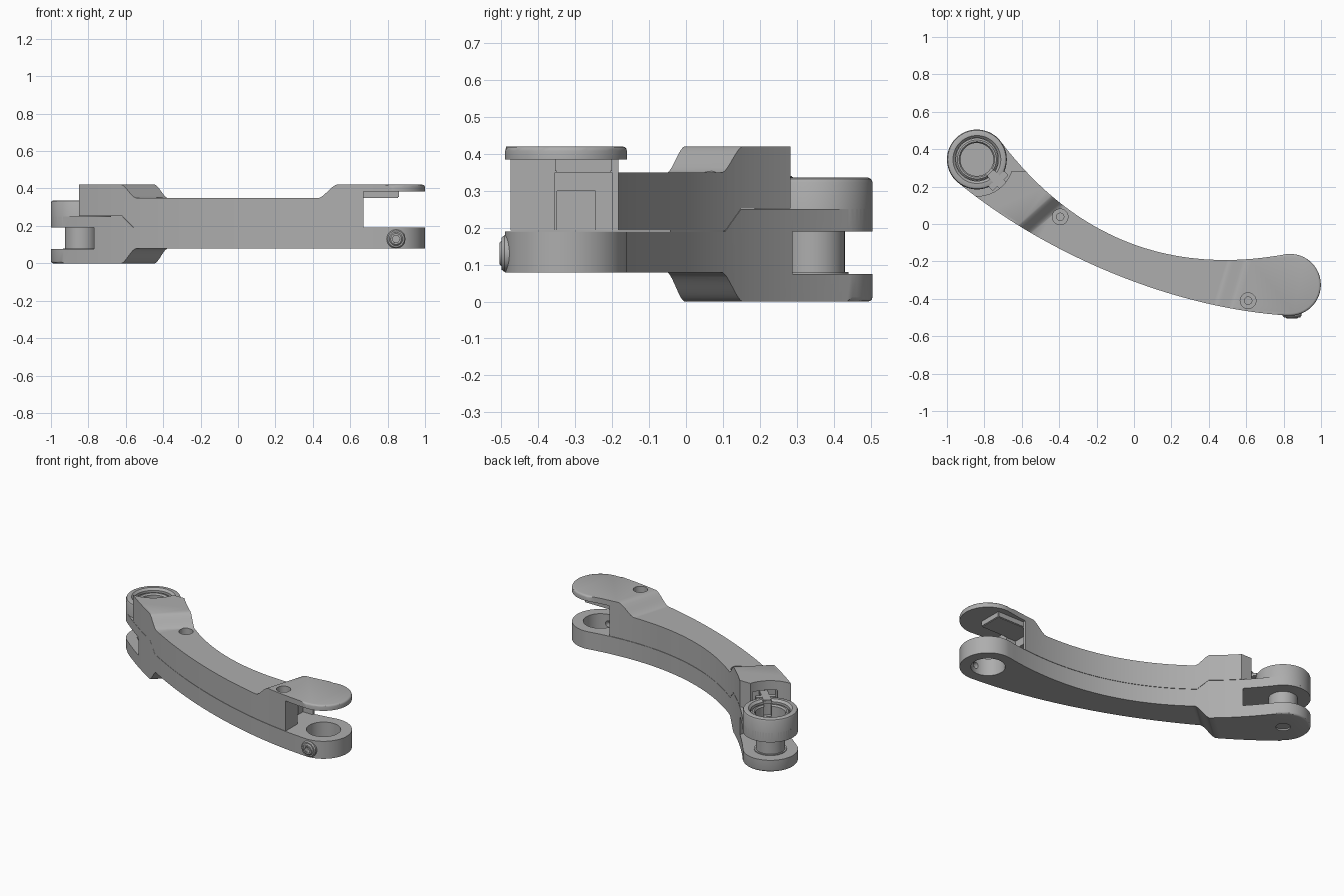
import bpy, bmesh, math
from mathutils import Vector, Matrix
from mathutils.geometry import interpolate_bezier

old = bpy.data.objects.get("Cube")
if old:
    bpy.data.objects.remove(old, do_unlink=True)

GREY = (0.42, 0.42, 0.42, 1)
mat = bpy.data.materials.new("machined_grey")
mat.use_nodes = True
mat.diffuse_color = GREY
bsdf = next(n for n in mat.node_tree.nodes if n.type == 'BSDF_PRINCIPLED')
bsdf.inputs["Base Color"].default_value = GREY
bsdf.inputs["Roughness"].default_value = 0.6

LEFT = Vector((-0.84, 0.345))     # clamp end centre
RIGHT = Vector((0.834, -0.325))   # eye end centre
parts = []


def finish(name, bm):
    bmesh.ops.recalc_face_normals(bm, faces=bm.faces)
    me = bpy.data.meshes.new(name)
    bm.to_mesh(me)
    bm.free()
    me.materials.append(mat)
    ob = bpy.data.objects.new(name, me)
    bpy.context.collection.objects.link(ob)
    parts.append(ob)
    return ob


def arc(c, r, start, end, n=32):
    """Counter-clockwise arc through the directions start to end."""
    a = math.atan2(start.y, start.x)
    b = math.atan2(end.y, end.x)
    if b < a:
        b += 2 * math.pi
    return [c + r * Vector((math.cos(a + (b - a) * i / n), math.sin(a + (b - a) * i / n)))
            for i in range(n + 1)]


def arm_outline():
    """Plan shape: two round ends joined by two sweeping curves."""
    left = arc(LEFT, 0.16, Vector((0.82, 0.57)), Vector((-0.57, -0.82)))
    right = arc(RIGHT, 0.165, Vector((-0.05, -1)), Vector((-0.12, 0.99)))

    def curve(p, q, r, s):
        pts = interpolate_bezier(*[Vector((v[0], v[1], 0)) for v in (p, q, r, s)], 48)
        return [v.to_2d() for v in pts][1:-1]
    front = curve(left[-1], (-0.47, -0.16), (0.2, -0.45), right[0])
    back = curve(right[-1], (0.065, -0.3), (-0.41, 0.045), left[0])
    return left + front + right + back


def slab(name, z0, z1, rounded, radius=0.012):
    bm = bmesh.new()
    face = bm.faces.new([bm.verts.new((p.x, p.y, z0)) for p in arm_outline()])
    top = bmesh.ops.extrude_face_region(bm, geom=[face])["geom"]
    for v in top:
        if isinstance(v, bmesh.types.BMVert):
            v.co.z = z1
    rim = [e for e in bm.edges if all(abs(v.co.z - rounded) < 1e-5 for v in e.verts)]
    bmesh.ops.bevel(bm, geom=rim, offset=radius, segments=3, profile=0.5, affect='EDGES')
    return finish(name, bm)


def box(name, lo, hi, bevel=0):
    bm = bmesh.new()
    lo, hi = Vector(lo), Vector(hi)
    bmesh.ops.create_cube(bm, size=1, matrix=Matrix.Translation((lo + hi) / 2)
                          @ Matrix.Diagonal((*(hi - lo), 1)))
    if bevel:
        bmesh.ops.bevel(bm, geom=bm.edges[:], offset=bevel, segments=2, affect='EDGES')
    return finish(name, bm)


def lathe(name, profile, centre, z=0.0, along_y=False, steps=64):
    """Spin a closed (radius, height) profile about z, or about -y."""
    bm = bmesh.new()
    vs = [bm.verts.new((r, 0, h)) for r, h in profile]
    es = [bm.edges.new((a, b)) for a, b in zip(vs, vs[1:] + vs[:1])]
    bmesh.ops.spin(bm, geom=vs + es, cent=(0, 0, 0), axis=(0, 0, 1),
                   angle=2 * math.pi, steps=steps)
    bmesh.ops.remove_doubles(bm, verts=bm.verts, dist=1e-5)
    axis_edges = [e for e in bm.edges if not e.link_faces or e.calc_length() < 1e-6]
    bmesh.ops.delete(bm, geom=axis_edges, context='EDGES')
    if along_y:
        bm.transform(Matrix.Rotation(math.pi / 2, 4, 'X'))
    bm.transform(Matrix.Translation((centre[0], centre[1], z)))
    return finish(name, bm)


def rod(name, r, z0, z1, centre, c=0.0, **kw):
    """Solid cylinder with chamfer c on its far end."""
    prof = [(0, z0), (r, z0), (r, z1 - c), (r - c, z1), (0, z1)]
    return lathe(name, prof if c else prof[:3] + prof[4:], centre, **kw)


def wedge(z0, line0, z1, line1, far0, far1, ease=0.0):
    """Cutter with a ramp from line0 at z0 to line1 at z1; ease rounds its ends."""
    bm = bmesh.new()
    n = 10
    rings = []
    for i in range(n + 2):
        t = min(i / n, 1)
        h = (1 - ease) * t + ease * t * t * (3 - 2 * t)
        if i > n:                        # run a little past the far level
            t, h = 1.1, 1.2
        ring = []
        for (p, q), signs in (((line0, line1), (-1, 1)), ((far0, far1), (1, -1))):
            x, y, dx, dy = [a + (b - a) * t for a, b in zip(p, q)]
            ring += [bm.verts.new((x + dx * s * 0.42, y + dy * s * 0.42, z0 + (z1 - z0) * h))
                     for s in signs]
        rings.append(ring)
    bm.faces.new(rings[0])
    bm.faces.new(rings[-1])
    for a, b in zip(rings, rings[1:]):
        for k in range(4):
            j = (k + 1) % 4
            bm.faces.new((a[k], a[j], b[j], b[k]))
    return finish("wedge_cutter", bm)


def cut(target, *cutters):
    for c in cutters:
        m = target.modifiers.new("cut", 'BOOLEAN')
        m.operation, m.solver, m.object = 'DIFFERENCE', 'EXACT', c
        bpy.context.view_layer.update()
        with bpy.context.temp_override(object=target, active_object=target):
            bpy.ops.object.modifier_apply(modifier=m.name)
        parts.remove(c)
        bpy.data.objects.remove(c, do_unlink=True)


# Ramp lines: middle point and direction across the arm
D, E = (0.75, 0.66), (0.29, 0.96)
ramp_foot, ramp_top = (-0.447, 0.04, *D), (-0.533, 0.073, *D)
split_foot, split_top = (-0.485, 0.02, *D), (-0.535, 0.065, *D)
lid_foot, lid_top = (0.47, -0.315, *E), (0.565, -0.325, *E)
far_right, far_left = (1.3, -0.3, 0, 1), (-1.3, 0.2, 0, 1)

# Lower half: fork tab, thin middle, eye at the other end
lower = slab("lower_arm", 0, 0.25, 0)
cut(lower,
    wedge(0.078, ramp_foot, 0, ramp_top, far_right, far_right, 0.6),
    wedge(0.19, split_foot, 0.25, split_top, far_right, far_right),
    rod("slot_cutter", 0.262, 0.075, 0.19, LEFT),
    rod("cup_cutter", 0.115, 0.2, 0.4, LEFT),
    rod("tab_recess_cutter", 0.042, -0.1, 0.01, LEFT),
    rod("eye_cutter", 0.1, 0, 0.3, RIGHT),
    rod("screw_hole_cutter", 0.02, 0, 0.3, (0.845, -0.3), z=0.13, along_y=True, steps=24))

# Upper half: raised hump, thin middle, rounded lid overhanging the eye
turn = Matrix.Translation((LEFT.x, LEFT.y, 0)) @ Matrix.Rotation(-math.pi / 4, 4, 'Z')
upper = slab("upper_arm", 0.192, 0.42, 0.42)
channel = box("channel_cutter", (0.1, -0.075, 0.262), (0.25, 0.075, 0.36))
channel.data.transform(turn)
cut(upper,
    wedge(0.35, ramp_foot, 0.42, ramp_top, lid_foot, lid_top, 0.6),
    wedge(0.252, split_top, 0.192, split_foot, far_left, far_left),
    rod("clamp_clearance_cutter", 0.196, 0.1, 0.6, LEFT),
    channel,
    box("end_cutter", (-1.3, 0.283, 0.1), (-0.4, 0.8, 0.6)),
    box("mouth_cutter", (0.67, -0.8, 0.1), (1.2, 0.1, 0.385)),
    box("pocket_cutter", (0.6, -0.355, 0.1), (0.7, -0.2, 0.35)),
    box("deep_pocket_cutter", (0.5, -0.35, 0.12), (0.68, -0.245, 0.3)))

# Counterbored bolt holes
for x, y, z in ((-0.395, 0.038, 0.35), (0.61, -0.41, 0.42)):
    cut(upper, rod("bore_cutter", 0.042, z - 0.05, 0.6, (x, y), steps=32),
        rod("bolt_cutter", 0.02, z - 0.09, 0.5, (x, y), steps=24))

box("lid_stop", (0.66, -0.355, 0.35), (0.86, -0.2, 0.39), 0.004)

# Clamp cup with stepped bushing, slot and key
lathe("clamp_ring", [(0.115, 0.205), (0.16, 0.205), (0.16, 0.323), (0.156, 0.332),
                     (0.147, 0.336), (0.128, 0.336), (0.115, 0.323)], LEFT)
bushing = lathe("clamp_bushing", [(0.088, 0.2), (0.114, 0.2), (0.114, 0.305),
                                  (0.104, 0.315), (0.095, 0.315), (0.088, 0.305)], LEFT)
notch = box("notch_cutter", (0.05, -0.022, 0.24), (0.15, 0.022, 0.4))
notch.data.transform(turn)
cut(bushing, notch)
for name, lo, hi in (("key_stem", (0.1, -0.025, 0.315), (0.24, 0.025, 0.34)),
                     ("key_head", (0.145, -0.06, 0.315), (0.18, 0.06, 0.338))):
    box(name, lo, hi, 0.003).data.transform(turn)

# Pivot post between the fork tab and the cup
rod("pivot_post", 0.085, 0.07, 0.205, LEFT)
rod("pivot_washer", 0.095, 0.07, 0.08, LEFT)

# Set screw on the front of the eye
lathe("screw_boss", [(0.036, 0), (0.05, 0), (0.05, 0.036), (0.044, 0.044), (0.036, 0.044)],
      (0.845, -0.455), z=0.13, along_y=True, steps=40)
screw = rod("set_screw", 0.037, 0, 0.05, (0.845, -0.455), 0.008, z=0.13, along_y=True, steps=40)
cut(screw, rod("hex_cutter", 0.021, 0.02, 0.1, (0.845, -0.455), z=0.13, along_y=True, steps=6))

# Smooth curved walls, keep machined edges crisp
bpy.ops.object.select_all(action='DESELECT')
for ob in parts:
    ob.select_set(True)
bpy.context.view_layer.objects.active = lower
bpy.ops.object.shade_smooth_by_angle(angle=math.radians(30))
